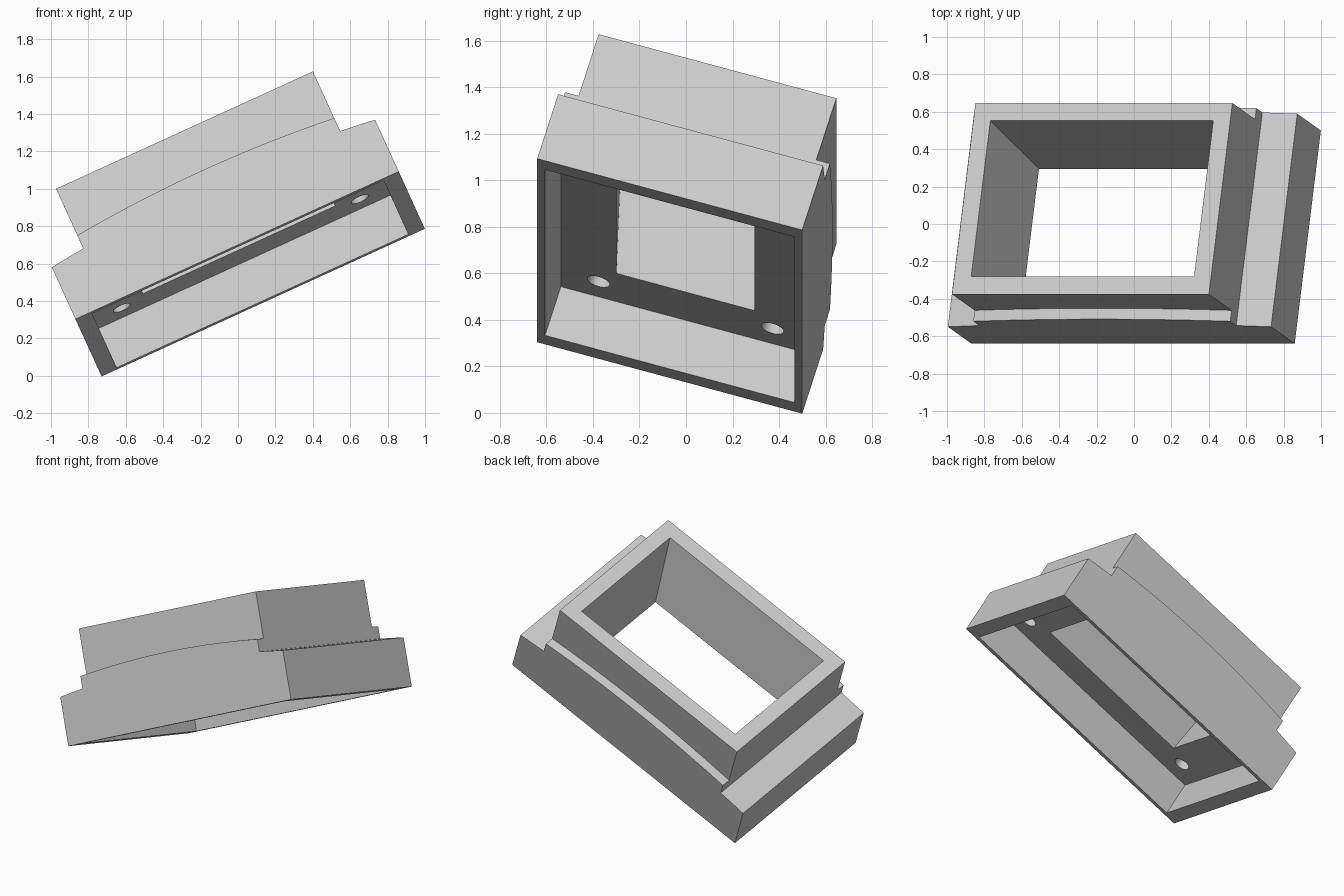
import bpy
import bmesh
from math import sqrt
from mathutils import Matrix, Vector

cube = bpy.data.objects.get("Cube")
if cube:
    bpy.data.objects.remove(cube, do_unlink=True)

# Main sizes (half lengths along the frame, half widths across it)
BASE_U, BASE_V = 0.95, 0.594
COLLAR_U, COLLAR_V = 0.755, 0.533
HEIGHT, CEILING = 0.724, 0.24
ARC = 7.2

grey = bpy.data.materials.new("light_grey")
grey.use_nodes = True
grey.diffuse_color = (0.6, 0.6, 0.6, 1)
grey.node_tree.nodes["Principled BSDF"].inputs["Base Color"].default_value = (0.6, 0.6, 0.6, 1)


def finish(name, bm):
    bmesh.ops.recalc_face_normals(bm, faces=bm.faces)
    mesh = bpy.data.meshes.new(name)
    bm.to_mesh(mesh)
    bm.free()
    mesh.materials.append(grey)
    obj = bpy.data.objects.new(name, mesh)
    bpy.context.collection.objects.link(obj)
    return obj


def loft(name, lower, upper):
    """Closed solid between two rings of points."""
    bm = bmesh.new()
    a = [bm.verts.new(p) for p in lower]
    b = [bm.verts.new(p) for p in upper]
    bm.faces.new(a)
    bm.faces.new(b)
    for i in range(len(a)):
        j = (i + 1) % len(a)
        bm.faces.new((a[i], a[j], b[j], b[i]))
    return finish(name, bm)


def rect(u, v, z):
    return [(-u, -v, z), (u, -v, z), (u, v, z), (-u, v, z)]


def box(name, u, v, z0, z1):
    return loft(name, rect(u, v, z0), rect(u, v, z1))


def arc(u0, u1, crown, steps):
    """Points on a shallow cylinder whose crown is at u = 0."""
    us = [u0 + (u1 - u0) * i / steps for i in range(steps + 1)]
    return [(u, crown - ARC + sqrt(ARC * ARC - u * u)) for u in us]


# Base: domed side profile with lower ledges at both ends
profile = [(-BASE_U, 0), (BASE_U, 0)]
profile += arc(BASE_U, COLLAR_U, 0.38, 4)
profile += arc(COLLAR_U, -COLLAR_U, 0.46, 28)
profile += arc(-COLLAR_U, -BASE_U, 0.38, 4)
frame = loft("domed_frame",
             [(u, -BASE_V, z) for u, z in profile],
             [(u, BASE_V, z) for u, z in profile])

# Collar standing on the base, recess below and tapered opening through both
collar = box("collar", COLLAR_U, COLLAR_V, 0.1, HEIGHT)
recess = box("recess_cutter", 0.857, 0.559, -0.1, CEILING)


def opening_ring(z):
    t = (z - CEILING) / (HEIGHT - CEILING)
    return rect(0.565 + 0.09 * t, 0.31 + 0.125 * t, z)


opening = loft("opening_cutter", opening_ring(0.2), opening_ring(0.8))

# Four blind screw holes in the recess ceiling
bm = bmesh.new()
for su in (-1, 1):
    for sv in (-1, 1):
        bmesh.ops.create_cone(bm, cap_ends=True, segments=32, radius1=0.05, radius2=0.05,
                              depth=0.3, matrix=Matrix.Translation((su * 0.7, sv * 0.39, 0.29)))
holes = finish("screw_hole_cutter", bm)

cutters = (collar, recess, opening, holes)
for part in cutters:
    mod = frame.modifiers.new(part.name, 'BOOLEAN')
    mod.operation = 'UNION' if part is collar else 'DIFFERENCE'
    mod.solver = 'EXACT'
    mod.object = part

# Bake the booleans and drop the helpers
bpy.context.view_layer.update()
evaluated = frame.evaluated_get(bpy.context.evaluated_depsgraph_get())
baked = bpy.data.meshes.new_from_object(evaluated)
frame.modifiers.clear()
frame.data = baked
for part in cutters:
    bpy.data.objects.remove(part, do_unlink=True)

# Tilt the finished frame into its resting pose
along = Vector((1.73, 0, 0.79)).normalized()
across = Vector((0.14, 1.14, -0.307)).normalized()
up = along.cross(across).normalized()
pose = Matrix((along, across, up)).transposed().to_4x4()
baked.transform(Matrix.Translation((0.065, -0.07, 0.545)) @ pose)

bpy.ops.object.select_all(action='DESELECT')
frame.select_set(True)
bpy.context.view_layer.objects.active = frame
bpy.ops.object.shade_smooth_by_angle()
